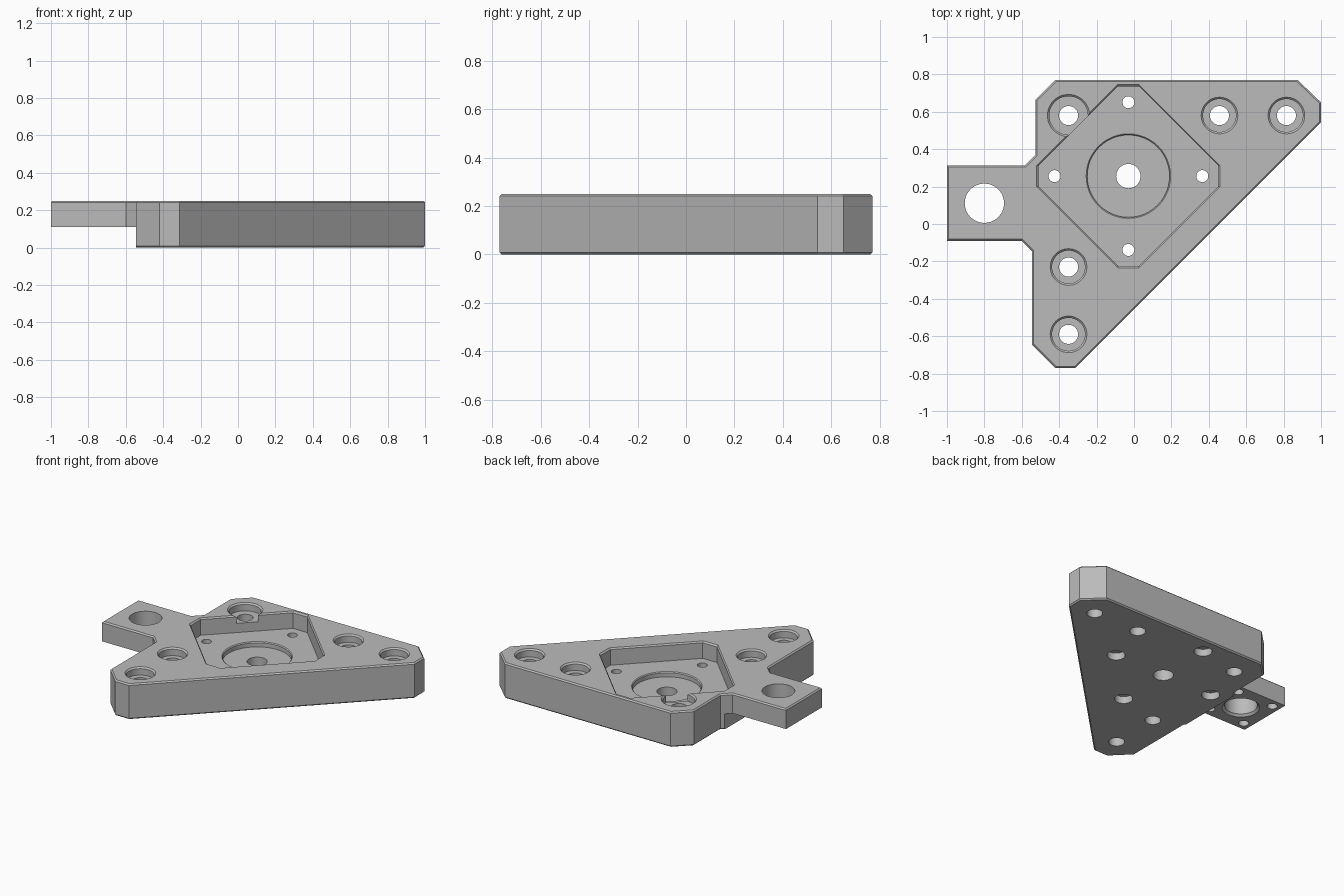
import bpy, bmesh, math
from mathutils import Vector

cube = bpy.data.objects.get("Cube")
if cube:
    bpy.data.objects.remove(cube, do_unlink=True)

gray = bpy.data.materials.new("machined gray")
gray.use_nodes = True
gray.diffuse_color = (0.5, 0.5, 0.5, 1)
gray.node_tree.nodes["Principled BSDF"].inputs["Base Color"].default_value = gray.diffuse_color

H = 0.25        # plate height
C = 0.009       # edge chamfer
TAB_Z = 0.11    # underside of the tab


def loft(name, rings):
    """Closed solid through stacked rings of (2D points, z), bottom to top."""
    bm = bmesh.new()
    loops = [[bm.verts.new((x, y, z)) for x, y in pts] for pts, z in rings]
    n = len(loops[0])
    for low, high in zip(loops, loops[1:]):
        for i in range(n):
            j = (i + 1) % n
            bm.faces.new((low[i], low[j], high[j], high[i]))
    bm.faces.new(loops[0][::-1])
    bm.faces.new(loops[-1])
    bmesh.ops.recalc_face_normals(bm, faces=bm.faces)
    mesh = bpy.data.meshes.new(name)
    bm.to_mesh(mesh)
    bm.free()
    mesh.materials.append(gray)
    obj = bpy.data.objects.new(name, mesh)
    bpy.context.collection.objects.link(obj)
    return obj


def inset(pts, d):
    """Mitred inward offset of a counter-clockwise outline."""
    out = []
    for i, p in enumerate(pts):
        a, b, c = Vector(pts[i - 1]), Vector(p), Vector(pts[(i + 1) % len(pts)])
        u, v = (b - a).normalized(), (c - b).normalized()
        n1, n2 = Vector((-u.y, u.x)), Vector((-v.y, v.x))
        out.append(tuple(b + (n1 + n2) * d / (1 + n1.dot(n2))))
    return out


def circle(x, y, r, n=48):
    return [(x + r * math.cos(math.tau * i / n), y + r * math.sin(math.tau * i / n))
            for i in range(n)]


cutters = []


def bore(x, y, profile):
    """Round cutter from (radius, z) steps, bottom to top."""
    cutters.append(loft("bore_cutter", [(circle(x, y, r), z) for r, z in profile]))


# Plate with side tab, chamfered top and bottom
outline = [(-0.42, -0.77), (-0.313, -0.77), (1, 0.543), (1, 0.65), (0.875, 0.77),
           (-0.42, 0.77), (-0.527, 0.665), (-0.527, 0.37), (-0.584, 0.313),
           (-1, 0.313), (-1, -0.09), (-0.6, -0.09), (-0.545, -0.145), (-0.545, -0.645)]
small = inset(outline, C)
plate = loft("mounting_plate", [(small, 0), (outline, C), (outline, H - C), (small, H)])

# Clearance under the tab
x0, x1, y0, y1 = -1.1, -0.546, -0.3, 0.5
box = [(x0, y0), (x1, y0), (x1, y1), (x0, y1)]
cutters.append(loft("tab_clearance", [(box, -0.1), (box, TAB_Z)]))

# Diamond pocket with clipped corners and chamfered rim
PX, PY, FLOOR = -0.03, 0.256, 0.13


def octagon(a, f=0.056):
    half = [(a, -f), (a, f), (f, a), (-f, a)]
    return [(PX + s * x, PY + s * y) for s in (1, -1) for x, y in half]


cutters.append(loft("pocket_cutter", [(octagon(0.48), FLOOR), (octagon(0.48), H - 0.01),
                                      (octagon(0.5), H + 0.01)]))

# Central stepped bore
bore(PX, PY, [(0.065, -0.1), (0.065, 0.095), (0.22, 0.095), (0.22, FLOOR - 0.006),
              (0.232, FLOOR + 0.006)])

# Pocket screw holes, counterbored from below
for dx, dy in ((1, 0), (-1, 0), (0, 1), (0, -1)):
    bore(PX + 0.395 * dx, PY + 0.395 * dy,
         [(0.058, -0.1), (0.058, 0.05), (0.032, 0.05), (0.032, 0.18)])

# Counterbored mounting holes
for x, y, r in ((-0.35, 0.58, 0.113), (0.457, 0.58, 0.098), (0.815, 0.58, 0.098),
                (-0.35, -0.23, 0.098), (-0.35, -0.59, 0.098)):
    bore(x, y, [(0.051, -0.1), (0.051, H - 0.055), (r - 0.01, H - 0.055),
                (r - 0.01, H - 0.01), (r + 0.01, H + 0.01)])

# Tab through hole and blind fixing holes underneath
TX, TY = -0.8, 0.111
bore(TX, TY, [(0.13, TAB_Z - 0.01), (0.105, TAB_Z + 0.015), (0.105, H + 0.1)])
for sx in (1, -1):
    for sy in (1, -1):
        bore(TX + 0.142 * sx, TY + 0.142 * sy, [(0.033, 0.05), (0.033, TAB_Z + 0.08)])

# Cut everything and keep only the finished plate
for cutter in cutters:
    cutter.hide_render = True
    mod = plate.modifiers.new("cut", 'BOOLEAN')
    mod.operation, mod.solver, mod.object = 'DIFFERENCE', 'EXACT', cutter
bpy.context.view_layer.update()
depsgraph = bpy.context.evaluated_depsgraph_get()
result = bpy.data.meshes.new_from_object(plate.evaluated_get(depsgraph))
plate.modifiers.clear()
plate.data = result
for cutter in cutters:
    bpy.data.objects.remove(cutter, do_unlink=True)

# Single material, smooth bores with sharp edges
result.materials.clear()
result.materials.append(gray)
for face in result.polygons:
    face.material_index = 0
bpy.ops.object.select_all(action='DESELECT')
plate.select_set(True)
bpy.context.view_layer.objects.active = plate
bpy.ops.object.shade_smooth_by_angle(angle=math.radians(25))
